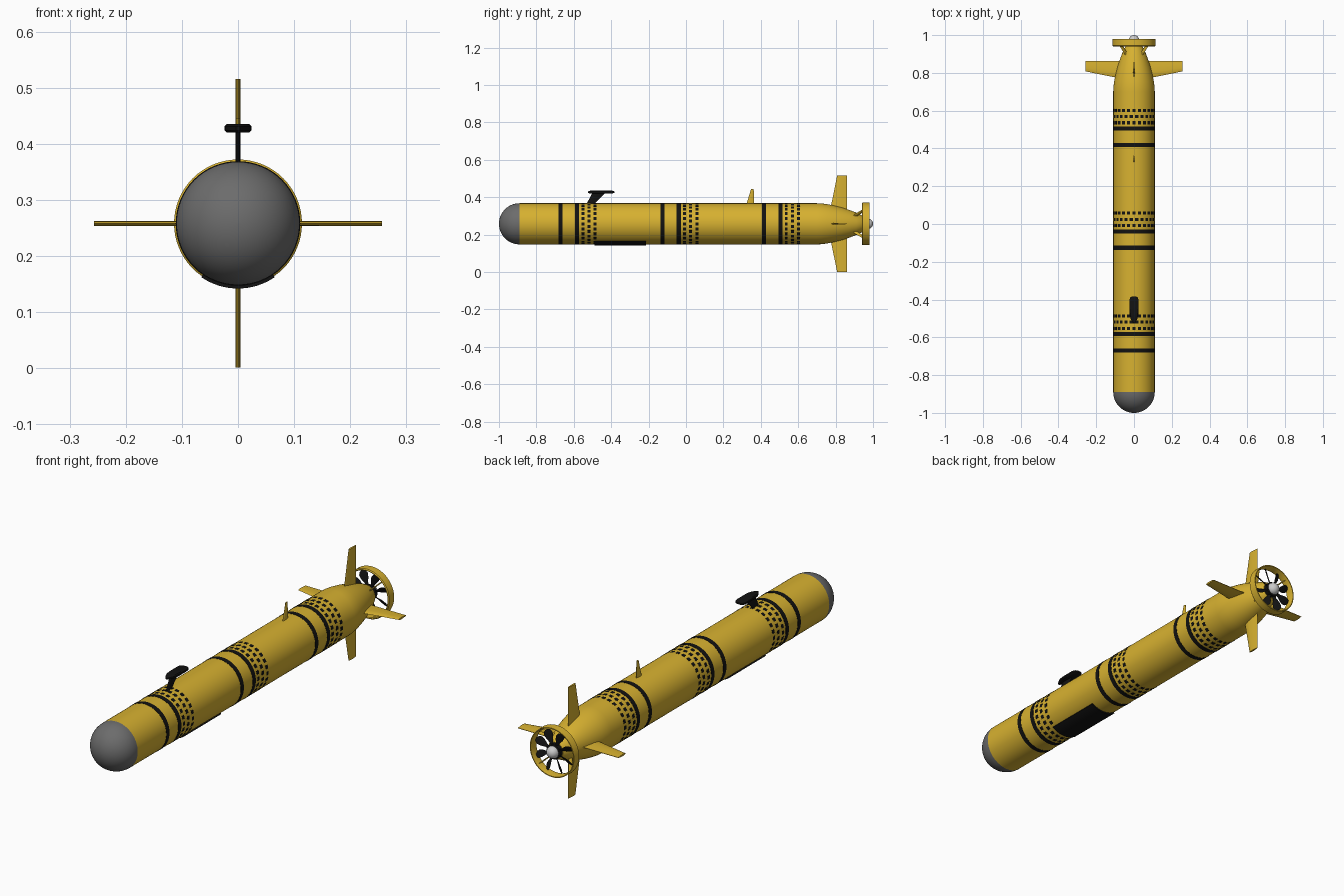
import bpy, bmesh, math
from mathutils import Matrix, Vector

if "Cube" in bpy.data.objects:
    bpy.data.objects.remove(bpy.data.objects["Cube"])

CZ = 0.258   # height of the hull axis
R = 0.11     # hull radius
TAU = math.tau


def material(name, rgb):
    m = bpy.data.materials.new(name)
    m.diffuse_color = (*rgb, 1)
    m.use_nodes = True
    m.node_tree.nodes["Principled BSDF"].inputs["Base Color"].default_value = m.diffuse_color
    return m


YELLOW = material("yellow_paint", (0.68, 0.44, 0.03))
BLACK = material("black_paint", (0.006, 0.006, 0.006))
DARK = material("dark_grey", (0.15, 0.15, 0.15))


def finish(name, bm, mat=None, smooth=True):
    bmesh.ops.recalc_face_normals(bm, faces=bm.faces)
    me = bpy.data.meshes.new(name)
    bm.to_mesh(me)
    bm.free()
    ob = bpy.data.objects.new(name, me)
    bpy.context.collection.objects.link(ob)
    if mat:
        me.materials.append(mat)
    if smooth:
        bpy.ops.object.select_all(action='DESELECT')
        ob.select_set(True)
        bpy.context.view_layer.objects.active = ob
        bpy.ops.object.shade_smooth_by_angle(angle=math.radians(35))
    return ob


def spin(a):
    """Turn about the hull axis; angle 0 points up."""
    return Matrix.Translation((0, 0, CZ)) @ Matrix.Rotation(a, 4, 'Y')


def loft(bm, rings, closed=False):
    """Bridge equal-length point rings; cap the ends unless closed."""
    vs = [[bm.verts.new(p) for p in ring] for ring in rings]
    n, m = len(vs), len(vs[0])
    for i in range(n if closed else n - 1):
        a, b = vs[i], vs[(i + 1) % n]
        for j in range(m):
            bm.faces.new((a[j], a[(j + 1) % m], b[(j + 1) % m], b[j]))
    if not closed:
        bm.faces.new(vs[0])
        bm.faces.new(vs[-1])


def lathe(name, profile, mat, closed=False, n=64):
    """Revolve (radius, y) points about the hull axis."""
    bm = bmesh.new()
    loft(bm, [[(r * math.sin(TAU * k / n), y, CZ + r * math.cos(TAU * k / n))
               for k in range(n)] for r, y in profile], closed)
    return finish(name, bm, mat)


def tube(name, r0, r1, y0, y1, mat):
    return lathe(name, [(r0, y0), (r1, y0), (r1, y1), (r0, y1)], mat, True)


def patch(bm, a, half, y0, y1, r0, r1, steps):
    """Curved slab hugging the hull, centred on angle a."""
    rings = []
    for k in range(steps + 1):
        t = a - half + 2 * half * k / steps
        rings.append([(r * math.sin(t), y, CZ + r * math.cos(t))
                      for r, y in ((r0, y0), (r1, y0), (r1, y1), (r0, y1))])
    loft(bm, rings)


def fin(bm, root, tip, thick, angle):
    """Tapered foil; root and tip are (y_front, y_back, radius)."""
    foil = [(0, 0), (.12, .35), (.35, .5), (.7, .35), (1, .1),
            (1, -.1), (.7, -.35), (.35, -.5), (.12, -.35)]
    M = spin(angle)
    loft(bm, [[M @ Vector((w * thick, y0 + (y1 - y0) * t, r)) for t, w in foil]
              for y0, y1, r in (root, tip)])


# Nose dome
lathe("nose_dome", [(max(R * math.sin(t), 0.0005), -0.89 - R * math.cos(t))
                    for t in [math.pi / 2 * k / 16 for k in range(17)]], DARK)

# Hull with tapered tail
lathe("hull", [(R, -0.89), (R, 0.70), (0.109, 0.725), (0.105, 0.755), (0.098, 0.79),
               (0.088, 0.83), (0.075, 0.87), (0.06, 0.91), (0.045, 0.94),
               (0.036, 0.95)], YELLOW)

# Painted bands and rows of dots behind each pair
for i, y in enumerate((-0.67, -0.126, 0.418)):
    for j in range(2):
        yc = y + 0.087 * j
        tube(f"band_{i}_{j}", R - 0.003, R + 0.001, yc - 0.011, yc + 0.011, BLACK)
    bm = bmesh.new()
    count = 24
    for row in range(3):
        yc = y + 0.118 + 0.033 * row
        for k in range(count):
            a = TAU * (k + 0.5 * (row % 2)) / count
            patch(bm, a, 0.075, yc - 0.008, yc + 0.008, R - 0.002, R + 0.0008, 2)
    finish(f"dots_{i}", bm, BLACK)

# Belly panel
bm = bmesh.new()
patch(bm, math.pi, 0.60, -0.49, -0.215, R - 0.004, R + 0.006, 16)
finish("belly_panel", bm, BLACK)

# Antenna mast and head
bm = bmesh.new()
fin(bm, (-0.535, -0.495, 0.10), (-0.50, -0.43, 0.166), 0.009, 0)
finish("mast_strut", bm, BLACK)
half = [(0.004, -0.525), (0.013, -0.512), (0.022, -0.49), (0.024, -0.47),
        (0.024, -0.40), (0.019, -0.388), (0.008, -0.383)]
outline = half + [(-x, y) for x, y in reversed(half)]
bm = bmesh.new()
loft(bm, [[(x * s, -0.45 + (y + 0.45) * s, z) for x, y in outline]
          for s, z in ((0.85, 0.420), (1, 0.424), (1, 0.431), (0.85, 0.435))])
finish("mast_head", bm, BLACK)

# Small dorsal fin
bm = bmesh.new()
fin(bm, (0.322, 0.364, 0.10), (0.348, 0.362, 0.187), 0.007, 0)
finish("dorsal_fin", bm, YELLOW)

# Four tail fins
bm = bmesh.new()
for k in range(4):
    fin(bm, (0.768, 0.862, 0.06), (0.808, 0.862, 0.257), 0.009, k * TAU / 4)
finish("tail_fins", bm, YELLOW)

# Propeller duct and its struts
lathe("duct", [(0.106, 0.942), (0.110, 0.940), (0.114, 0.944), (0.113, 0.980),
               (0.109, 0.980), (0.104, 0.955)], YELLOW, True)
bm = bmesh.new()
for k in range(4):
    fin(bm, (0.885, 0.915, 0.058), (0.944, 0.970, 0.109), 0.006, TAU / 8 + k * TAU / 4)
finish("duct_struts", bm, YELLOW)

# Propeller
paddle = [(0.022, 0.006), (0.045, 0.008), (0.065, 0.016), (0.082, 0.019),
          (0.094, 0.014), (0.099, 0.005)]
bm = bmesh.new()
blades = 8
for k in range(blades):
    M = (spin(TAU * (k + 0.5) / blades) @ Matrix.Translation((0, 0.962, 0))
         @ Matrix.Rotation(math.radians(35), 4, 'Z'))
    loft(bm, [[M @ Vector(p) for p in ((-w, 0, r), (0, -0.0025, r), (w, 0, r), (0, 0.0025, r))]
              for r, w in paddle])
finish("propeller_blades", bm, BLACK)
lathe("propeller_hub", [(0.034, 0.948), (0.034, 0.970), (0.026, 0.973)], BLACK, n=32)
lathe("hub_cap", [(max(0.028 * math.cos(t), 0.0005), 0.972 + 0.028 * math.sin(t))
                  for t in [math.pi / 2 * k / 10 for k in range(11)]], None, n=32)
